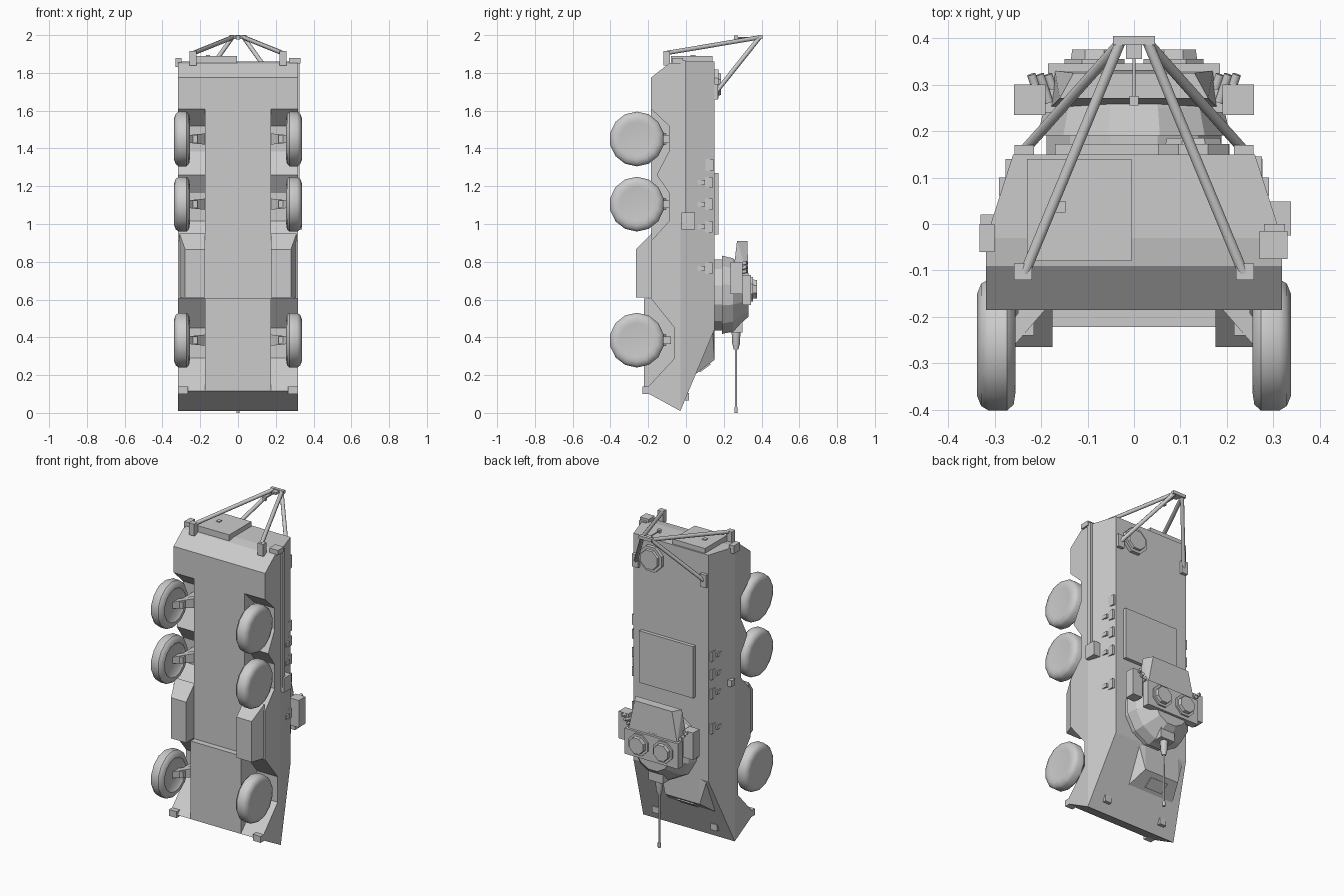
import bpy, bmesh, math
from mathutils import Vector

if "Cube" in bpy.data.objects:
    bpy.data.objects.remove(bpy.data.objects["Cube"])

grey = bpy.data.materials.new("light_grey")
grey.diffuse_color = (0.6, 0.6, 0.6, 1)
grey.use_nodes = True
grey.node_tree.nodes["Principled BSDF"].inputs["Base Color"].default_value = grey.diffuse_color


def finish(name, bm, smooth=None):
    bmesh.ops.recalc_face_normals(bm, faces=bm.faces)
    me = bpy.data.meshes.new(name)
    bm.to_mesh(me)
    bm.free()
    me.materials.append(grey)
    ob = bpy.data.objects.new(name, me)
    bpy.context.collection.objects.link(ob)
    if smooth:
        bpy.ops.object.select_all(action='DESELECT')
        ob.select_set(True)
        bpy.context.view_layer.objects.active = ob
        bpy.ops.object.shade_smooth_by_angle(angle=math.radians(smooth))
    return ob


def solid(name, pts):
    """Convex solid around a few points."""
    bm = bmesh.new()
    for p in pts:
        bm.verts.new(p)
    bmesh.ops.convex_hull(bm, input=bm.verts)
    bmesh.ops.dissolve_limit(bm, angle_limit=0.01, verts=bm.verts, edges=bm.edges)
    return finish(name, bm)


def box(name, x, y, z):
    return solid(name, [(a, b, c) for a in x for b in y for c in z])


def extrude_x(name, prof, x0, x1):
    """Extrude a (y, z) profile sideways."""
    bm = bmesh.new()
    f = bm.faces.new([bm.verts.new((x0, y, z)) for y, z in prof])
    r = bmesh.ops.extrude_face_region(bm, geom=[f])
    vs = [v for v in r["geom"] if isinstance(v, bmesh.types.BMVert)]
    bmesh.ops.translate(bm, verts=vs, vec=(x1 - x0, 0, 0))
    return finish(name, bm)


def lathe(name, a, axis, prof, n, smooth=None):
    """Stack of rings (distance along axis, radius) starting at a, capped."""
    a, d = Vector(a), Vector(axis).normalized()
    q = d.to_track_quat('Z', 'Y')
    bm = bmesh.new()
    rings = []
    for t, r in prof:
        rings.append([bm.verts.new(a + q @ Vector((
            r * math.cos(math.tau * (i + .5) / n), r * math.sin(math.tau * (i + .5) / n), t)))
            for i in range(n)])
    for p, s in zip(rings, rings[1:]):
        for i in range(n):
            bm.faces.new((p[i], p[(i + 1) % n], s[(i + 1) % n], s[i]))
    bm.faces.new(rings[0])
    bm.faces.new(rings[-1])
    return finish(name, bm, smooth)


def rod(name, a, b, r, n=8):
    v = Vector(b) - Vector(a)
    return lathe(name, a, v, [(0, r), (v.length, r)], n, 50)


# Hull: tapered upper body, belly and side skirts with wheel arches
solid("upper_hull", [(s * x, y, z) for s in (-1, 1) for x, y, z in (
    (.318, -.03, .01), (.26, .15, .44), (.26, .15, 1.86), (.318, -.03, 1.86))])
extrude_x("belly", [(-.03, .01), (-.222, .115), (-.222, .605), (-.185, .605),
                    (-.185, 1.775), (-.09, 1.85), (-.03, 1.86)], -.175, .175)
arches = [(-.03, .01), (-.222, .115), (-.06, .29), (-.06, .45), (-.185, .605),
          (-.185, .91), (-.09, 1.015), (-.09, 1.165), (-.155, 1.26), (-.09, 1.385),
          (-.09, 1.52), (-.185, 1.61), (-.185, 1.775), (-.09, 1.85), (-.03, 1.86)]

for s in (-1, 1):
    extrude_x("side_skirt", arches, s * .175, s * .318)
    # Side bin with sloped rear and chamfered outer edge
    solid("side_bin", [(s * x, y, z) for x, y, z in (
        (.175, -.265, .61), (.28, -.265, .61), (.31, -.18, .61), (.175, -.18, .61),
        (.175, -.265, .865), (.28, -.265, .865), (.31, -.18, .95), (.175, -.18, .95))])
    # Wheels and suspension arms
    for z in (.385, 1.105, 1.45):
        lathe("wheel", (s * .255, -.26, z), (s, 0, 0),
              [(.012, .09), (0, .105), (.004, .132), (.018, .145), (.058, .145),
               (.074, .135), (.083, .112), (.08, .09)], 14, 40)
        solid("suspension_arm", [(s * x, y, z + c) for x, y, c in (
            (.17, -.10, .03), (.17, -.16, .03), (.17, -.10, -.03), (.17, -.16, -.03),
            (.265, -.21, .02), (.265, -.27, .02), (.265, -.21, -.02), (.265, -.27, -.02))])
        box("strut", (s * .215, s * .25), (-.24, -.08), (z - .02, z + .02))
    # Periscope pairs along the upper side
    for z in (.765, .985, 1.105, 1.22):
        box("side_port", (s * .24, s * .277), (.10, .14), (z - .03, z + .03))
        box("port_bracket", (s * .25, s * .29), (.06, .10), (z - .012, z + .012))
    # Tow hooks and headlights
    box("tow_hook", (s * .265, s * .318), (-.23, -.17), (.10, .14))
    box("headlight", (s * .18, s * .225), (-.02, .015), (.065, .105))
    # Lifting frame with its feet
    box("frame_foot", (s * .22, s * .258), (-.12, -.085), (1.84, 1.915))
    box("frame_roof_foot", (s * .215, s * .257), (.14, .17), (1.66, 1.74))
    rod("frame_lower_leg", (s * .235, -.105, 1.905), (s * .03, .39, 1.988), .012)
    rod("frame_upper_leg", (s * .235, .16, 1.70), (s * .03, .39, 1.988), .012)

box("frame_crossbar", (-.045, .045), (.385, .405), (1.98, 2.0))
box("frame_hook", (-.017, .017), (.355, .39), (1.98, 1.995))
rod("hook_rod", (0, .27, 1.987), (0, .36, 1.987), .004)
box("hook_end", (-.01, .01), (.255, .275), (1.977, 1.997))

# Side fittings
box("exhaust_pipe", (.28, .325), (-.03, .0), (1.0, 1.865))
box("exhaust_box", (.28, .338), (-.025, .048), (.97, 1.06))
box("right_rear_lamp", (.27, .33), (-.075, -.015), (1.85, 1.88))
box("left_rear_lamp", (-.332, -.30), (-.06, .0), (1.83, 1.88))
box("left_side_box", (-.33, -.28), (-.015, .02), (1.0, 1.04))
box("vent_box", (.24, .275), (.07, .145), (1.28, 1.345))

# Rear door and roof panels
box("rear_door", (-.23, -.005), (-.08, .14), (1.85, 1.89))
box("door_handle", (-.17, -.147), (.025, .05), (1.88, 1.895))
box("roof_panel", (-.17, .205), (.14, .172), (.945, 1.27))
lathe("rear_hatch", (.128, .14, 1.74), (0, 1, 0),
      [(0, .083), (.032, .083), (.032, .065), (.045, .062)], 8)

# Driver's hood on the nose slope
solid("driver_hood", [(-.25, .03, .19), (.09, .03, .19), (-.2, .15, .28), (.04, .15, .28),
                      (-.25, .14, .46), (.09, .14, .46), (-.2, .15, .46), (.04, .15, .46)])
solid("driver_window", [(x, y + d, z - d) for x in (-.14, -.02) for d in (0, .005)
                        for y, z in ((.07, .22), (.125, .261))])

# Turret: ring, faceted body, bustle and roof box
lathe("turret_ring", (0, .14, .625), (0, 1, 0), [(0, .195), (.05, .195)], 12)
lathe("turret_body", (0, .19, .625), (0, 1, 0),
      [(0, .215), (.06, .20), (.12, .14), (.14, .12)], 12)
solid("turret_bustle", [(s * x, y, z) for s in (-1, 1) for x, y, z in (
    (.18, .25, .74), (.17, .33, .72), (.16, .27, .91), (.13, .325, .91))])
box("turret_roof", (-.185, .185), (.30, .345), (.57, .73))
for s in (-1, 1):
    lathe("crew_hatch", (s * .085, .335, .655), (0, 1, 0),
          [(0, .07), (.02, .07), (.02, .055), (.04, .052)], 8)
    box("turret_side_bin", (s * .19, s * .258), (.235, .30), (.63, .80))
    box("bin_mount", (s * .12, s * .2), (.24, .29), (.66, .76))
    for i in range(3):
        rod("smoke_tube", (s * (.165 + i * .018), .262, .74 + i * .022),
            (s * (.185 + i * .018), .322, .75 + i * .022), .01)

# Gun
box("gun_mantlet", (-.05, .05), (.225, .30), (.425, .52))
lathe("gun_sleeve", (0, .265, .435), (0, 0, -1), [(0, .024), (.07, .02), (.1, .012)], 10, 40)
rod("gun_barrel", (0, .265, .34), (0, .265, .0), .006)
rod("gun_muzzle", (0, .265, .03), (0, .265, .0), .009)
